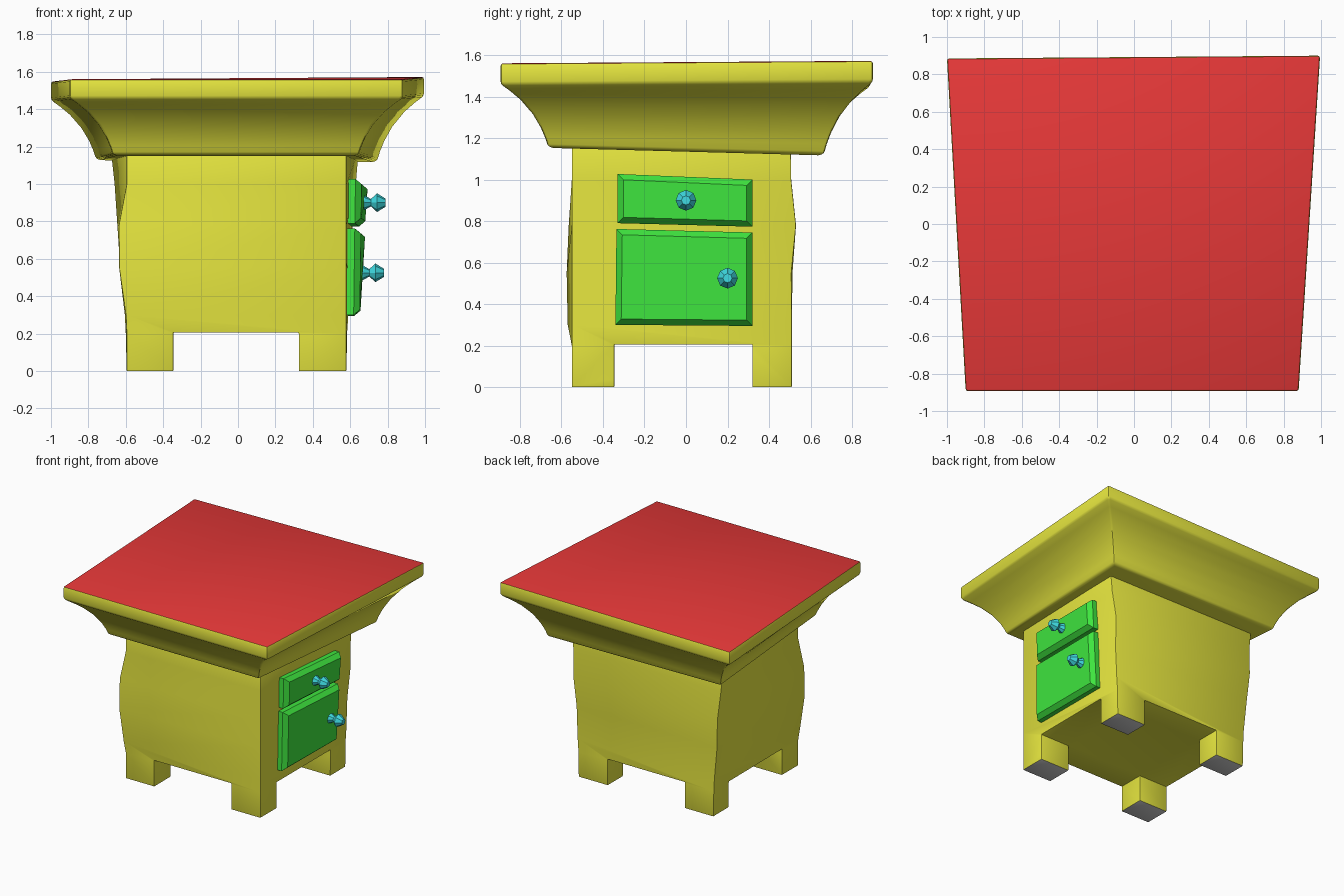
import bpy, bmesh, math
from mathutils import Vector

if "Cube" in bpy.data.objects:
    bpy.data.objects.remove(bpy.data.objects["Cube"])


def material(name, rgb):
    m = bpy.data.materials.new(name)
    m.diffuse_color = (*rgb, 1)
    m.use_nodes = True
    m.node_tree.nodes["Principled BSDF"].inputs["Base Color"].default_value = m.diffuse_color
    return m


YELLOW = material("yellow", (0.8, 0.8, 0.05))
RED = material("red", (0.8, 0.04, 0.04))
GREEN = material("green", (0.05, 0.8, 0.05))
CYAN = material("cyan", (0.05, 0.72, 0.77))
GREY = material("grey", (0.6, 0.6, 0.62))


def loft(name, rings, mats, bottom=0, top=0):
    """Skin a stack of point rings and cap both ends."""
    bm = bmesh.new()
    loops = [[bm.verts.new(p) for p in ring] for ring in rings]
    n = len(loops[0])
    for a, b in zip(loops, loops[1:]):
        for i in range(n):
            j = (i + 1) % n
            bm.faces.new((a[i], a[j], b[j], b[i]))
    bm.faces.new(loops[0][::-1]).material_index = bottom
    bm.faces.new(loops[-1]).material_index = top
    bmesh.ops.recalc_face_normals(bm, faces=bm.faces)
    me = bpy.data.meshes.new(name)
    bm.to_mesh(me)
    bm.free()
    for m in mats:
        me.materials.append(m)
    ob = bpy.data.objects.new(name, me)
    bpy.context.collection.objects.link(ob)
    return ob


def apply_modifiers(ob):
    bpy.ops.object.select_all(action='DESELECT')
    ob.select_set(True)
    bpy.context.view_layer.objects.active = ob
    for m in list(ob.modifiers):
        bpy.ops.object.modifier_apply(modifier=m.name)


def finish(ob, width):
    """Small edge bevel and smooth shading with sharp edges."""
    b = ob.modifiers.new("bevel", 'BEVEL')
    b.width, b.segments = width, 2
    b.limit_method, b.angle_limit = 'ANGLE', math.radians(40)
    apply_modifiers(ob)
    bpy.ops.object.shade_smooth_by_angle(angle=math.radians(30))


# Cabinet body: corner order front left, front right, back right, back left
levels = [0, 0.2, 0.3, 0.55, 0.78, 1.0, 1.18]
fl = [(-.595, -.55), (-.595, -.55), (-.6, -.57), (-.635, -.575), (-.637, -.565), (-.595, -.55), (-.595, -.55)]
br = [(.58, .51), (.583, .51), (.59, .51), (.6, .508), (.612, .53), (.63, .507), (.645, .505)]
bl = [(-.595, .51), (-.6, .51), (-.605, .51), (-.63, .513), (-.645, .53), (-.66, .507), (-.68, .505)]
rings = [[(*fl[i], z), (.58, -.55, z), (*br[i], z), (*bl[i], z)] for i, z in enumerate(levels)]
body = loft("cabinet_body", rings, [YELLOW, GREY], bottom=1)

# Two crossing channels leave the four feet
for x0, x1, y0, y1 in ((-.345, .325, -1, 1), (-1, 1, -.345, .32)):
    cutter = loft("foot_channel", [[(x0, y0, z), (x1, y0, z), (x1, y1, z), (x0, y1, z)]
                                   for z in (-.2, .205)], [YELLOW])
    cutter.hide_render = True
    mod = body.modifiers.new("channel", 'BOOLEAN')
    mod.operation, mod.solver, mod.object = 'DIFFERENCE', 'EXACT', cutter
    apply_modifiers(body)
    bpy.data.objects.remove(cutter)
finish(body, 0.01)

# Table top with concave moulding beneath
rim = [Vector(p) for p in ((-.9, -.893, 1.46), (.88, -.893, 1.46), (.995, .9, 1.472), (-1, .885, 1.448))]
base = [Vector(p) for p in ((-.67, -.665, 1.16), (.645, -.665, 1.16), (.745, .665, 1.125), (-.76, .655, 1.135))]
rings = [[(p.x * .965, p.y * .96, p.z - .008) for p in base]]
for f, g in ((0, 0), (.06, .14), (.15, .3), (.32, .52), (.58, .75), (.8, .89), (1, 1)):
    rings.append([(b.x + (r.x - b.x) * f, b.y + (r.y - b.y) * f, b.z + (r.z - b.z) * g)
                  for r, b in zip(rim, base)])
rings.append([p + Vector((0, 0, .1)) for p in rim])
finish(loft("table_top", rings, [YELLOW, RED], top=1), 0.012)


def side_x(y, z):
    """Position of the slanted right-hand side."""
    return .58 + (z - .2) * .065 * (y + .55) / 1.06


def panel(name, corners):
    """Raised panel with chamfered border on the right side."""
    cy = sum(c[0] for c in corners) / 4
    cz = sum(c[1] for c in corners) / 4
    rings = []
    for depth, inset in ((-.02, 0), (.037, 0), (.07, .028)):
        ring = []
        for y, z in corners:
            yy = y - math.copysign(inset, y - cy)
            zz = z - math.copysign(inset, z - cz)
            ring.append((side_x(y, z) + depth, yy, zz))
        rings.append(ring)
    loft(name, rings, [GREEN])


def knob(name, y, z):
    """Eight-sided turned knob."""
    x = side_x(y, z) + .055
    rings = [[(x + d, y + r * math.cos(a * math.pi / 4), z + r * math.sin(a * math.pi / 4))
              for a in range(8)]
             for d, r in ((0, .042), (.02, .038), (.052, .02), (.085, .05), (.13, .022))]
    loft(name, rings, [CYAN])


# Drawer and door
panel("drawer_front", [(-.33, .79), (.32, .773), (.32, 1.0), (-.33, 1.027)])
panel("door", [(-.34, .3), (.32, .295), (.32, .745), (-.335, .762)])
knob("drawer_knob", 0, .9)
knob("door_knob", .2, .525)
